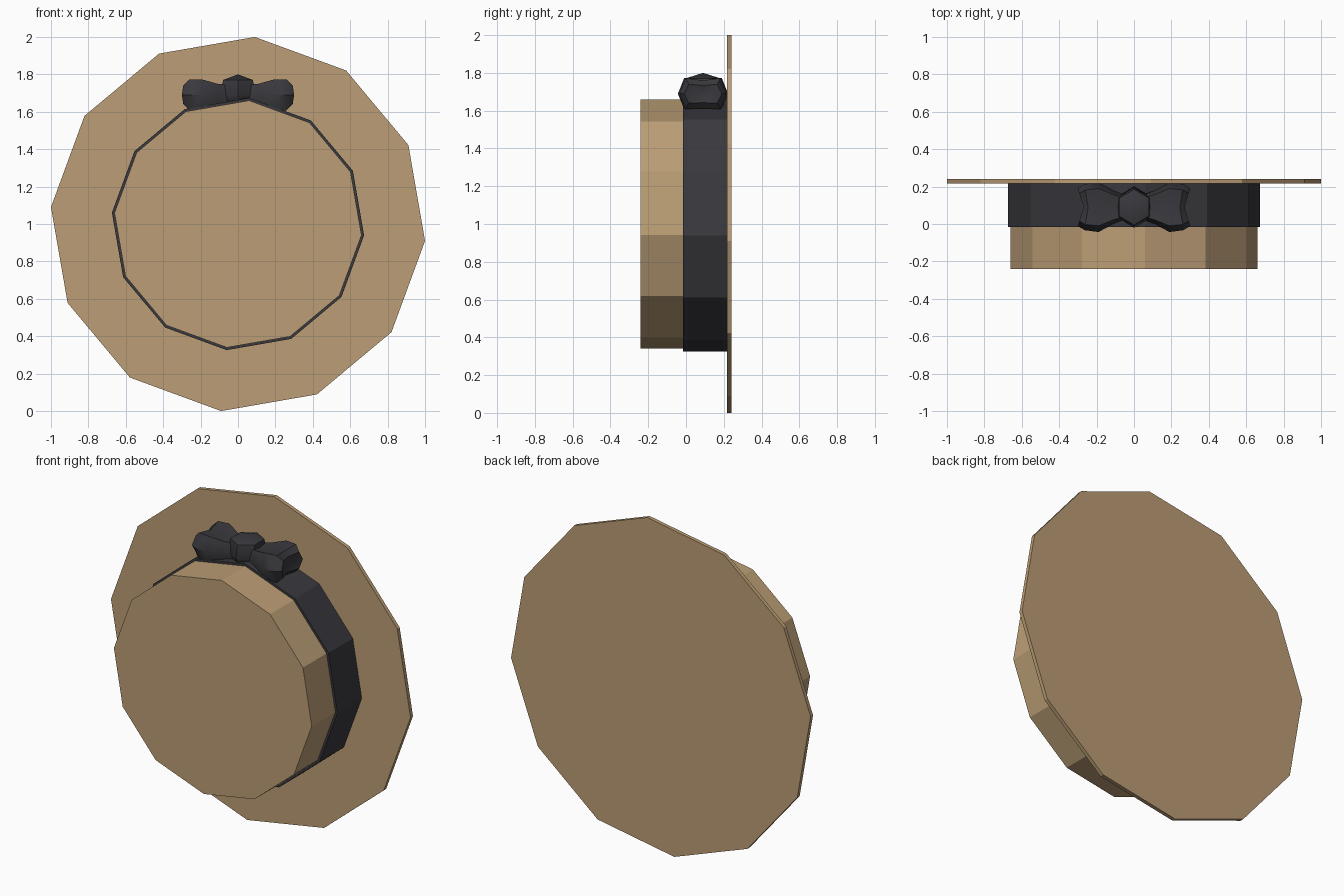
import bpy, bmesh, math

if "Cube" in bpy.data.objects:
    bpy.data.objects.remove(bpy.data.objects["Cube"], do_unlink=True)


def material(name, rgb):
    mat = bpy.data.materials.new(name)
    mat.use_nodes = True
    mat.diffuse_color = (*rgb, 1)
    mat.node_tree.nodes["Principled BSDF"].inputs["Base Color"].default_value = (*rgb, 1)
    return mat


straw = material("straw tan", (0.5, 0.34, 0.18))
ribbon = material("ribbon charcoal", (0.041, 0.041, 0.048))


def disc(name, radius, front, back, mat):
    """Twelve-sided disc facing the front, turned slightly about its axis."""
    bpy.ops.mesh.primitive_cylinder_add(
        vertices=12, radius=radius, depth=back - front,
        location=(0, (front + back) / 2, 1.0),
        rotation=(math.pi / 2, math.radians(5.15), 0))
    obj = bpy.context.object
    obj.name = name
    obj.data.materials.append(mat)


def loft(name, rings, start, end, mat, angle):
    """Skin closed rings in order and close both ends with a point."""
    bm = bmesh.new()
    loops = [[bm.verts.new(p) for p in ring] for ring in rings]
    n = len(loops[0])
    for a, b in zip(loops, loops[1:]):
        for i in range(n):
            j = (i + 1) % n
            bm.faces.new((a[i], a[j], b[j], b[i]))
    for loop, tip in ((loops[0], start), (loops[-1], end)):
        v = bm.verts.new(tip)
        for i in range(n):
            bm.faces.new((loop[i], loop[(i + 1) % n], v))
    bmesh.ops.recalc_face_normals(bm, faces=bm.faces[:])
    mesh = bpy.data.meshes.new(name)
    bm.to_mesh(mesh)
    bm.free()
    obj = bpy.data.objects.new(name, mesh)
    bpy.context.collection.objects.link(obj)
    mesh.materials.append(mat)
    bpy.ops.object.select_all(action='DESELECT')
    obj.select_set(True)
    bpy.context.view_layer.objects.active = obj
    bpy.ops.object.shade_smooth_by_angle(angle=math.radians(angle))


# Hat body
disc("crown", 0.663, -0.24, 0.225, straw)
disc("hat_band", 0.677, -0.015, 0.22, ribbon)
disc("brim", 1.004, 0.217, 0.24, straw)

# Bow knot: six-sided rounded bead
BOW_Y, BOW_Z = 0.09, 1.69


def knot_ring(z, s):
    return [(0.106 * s * math.sin(k * math.pi / 3),
             BOW_Y + 0.11 * s * math.cos(k * math.pi / 3), z) for k in range(6)]


loft("bow_knot", [knot_ring(1.64, 0.75), knot_ring(1.69, 1), knot_ring(1.77, 0.87)],
     (0, BOW_Y, 1.62), (0, BOW_Y, 1.8), ribbon, 50)

# Bow loops: flared, with a hollow outer end
SECTION = [(1, 0), (0.75, 1), (0, 0.86), (-0.75, 1),
           (-1, 0), (-0.75, -1), (0, -0.95), (-0.75 * -1, -1)]


def loop_ring(side, x, hy, hz, dip):
    return [(side * (x - dip * (1 - abs(y)) + 0.0), BOW_Y + hy * y, BOW_Z + hz * z)
            for y, z in SECTION]


for side, label in ((1, "left"), (-1, "right")):
    loft("bow_loop_" + label,
         [loop_ring(side, 0.06, 0.07, 0.055, 0),
          loop_ring(side, 0.11, 0.09, 0.06, 0),
          loop_ring(side, 0.19, 0.133, 0.082, 0),
          loop_ring(side, 0.265, 0.123, 0.082, 0.02),
          loop_ring(side, 0.3, 0.1, 0.05, 0.03)],
         (side * 0.06, BOW_Y, BOW_Z), (side * 0.255, BOW_Y, BOW_Z), ribbon, 40)
